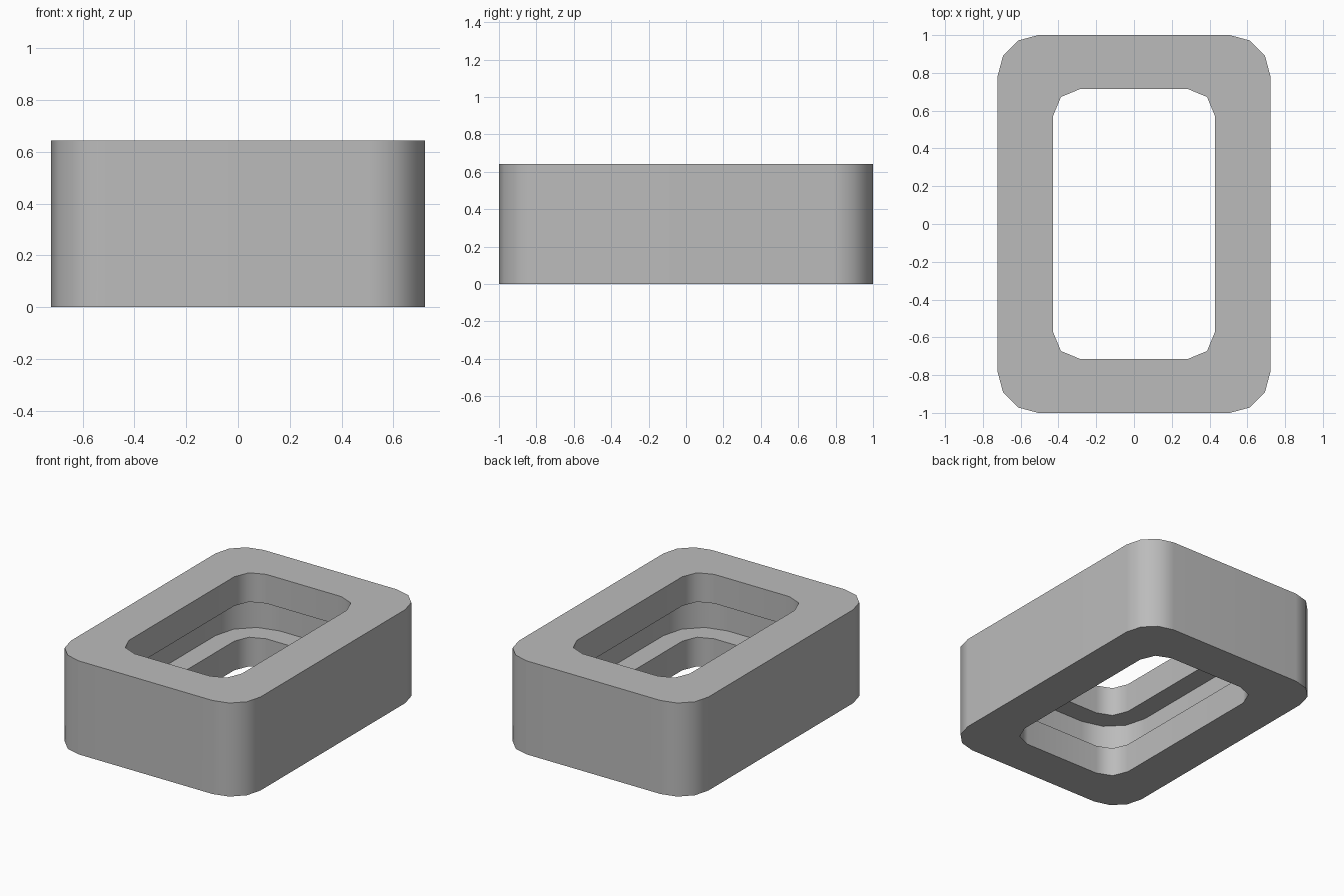
import bpy, bmesh, math

cube = bpy.data.objects.get("Cube")
if cube:
    bpy.data.objects.remove(cube, do_unlink=True)

U = 1 / 7          # design module
HEIGHT = 4.5 * U
LIP = 1.4 * U      # height of the lips above and below the inner groove

grey = bpy.data.materials.new("plain grey")
grey.use_nodes = True
colour = (0.5, 0.5, 0.5, 1)
grey.diffuse_color = colour
grey.node_tree.nodes["Principled BSDF"].inputs["Base Color"].default_value = colour


def outline(half_x, half_y, radius, steps):
    """Rounded rectangle as a list of points."""
    points = []
    for corner, (sx, sy) in enumerate([(1, 1), (-1, 1), (-1, -1), (1, -1)]):
        for i in range(steps + 1):
            a = (corner + i / steps) * math.pi / 2
            points.append((sx * (half_x - radius) + radius * math.cos(a),
                           sy * (half_y - radius) + radius * math.sin(a)))
    return points


bm = bmesh.new()


def wall(points, z0, z1):
    """Upright band; returns its lower and upper rim edges."""
    low = [bm.verts.new((x, y, z0)) for x, y in points]
    high = [bm.verts.new((x, y, z1)) for x, y in points]
    n = len(points)
    for i in range(n):
        j = (i + 1) % n
        bm.faces.new((low[i], low[j], high[j], high[i]))
    return [[bm.edges.get((r[i], r[(i + 1) % n])) for i in range(n)]
            for r in (low, high)]


def ledge(rim_a, rim_b):
    """Flat ring between two rims at the same height."""
    bmesh.ops.triangle_fill(bm, edges=rim_a + rim_b, use_beauty=True)


# Outer shell, two lips of the opening, and the groove between them
hole = outline(3 * U, 5 * U, U, 2)
outer = wall(outline(5.05 * U, 7 * U, 1.5 * U, 3), 0, HEIGHT)
lower = wall(hole, 0, LIP)
groove = wall(outline(4 * U, 6 * U, 2 * U, 3), LIP, HEIGHT - LIP)
upper = wall(hole, HEIGHT - LIP, HEIGHT)

# Flat faces: bottom, groove floor, groove roof, top
ledge(outer[0], lower[0])
ledge(lower[1], groove[0])
ledge(groove[1], upper[0])
ledge(upper[1], outer[1])

bmesh.ops.recalc_face_normals(bm, faces=bm.faces)
mesh = bpy.data.meshes.new("grooved_frame")
bm.to_mesh(mesh)
bm.free()
mesh.materials.append(grey)

frame = bpy.data.objects.new("grooved_frame", mesh)
bpy.context.collection.objects.link(frame)
bpy.context.view_layer.objects.active = frame
frame.select_set(True)
bpy.ops.object.shade_smooth_by_angle(angle=math.radians(50))

# Keep the large flat sides evenly shaded
weighted = frame.modifiers.new("even shading", 'WEIGHTED_NORMAL')
weighted.keep_sharp = True
